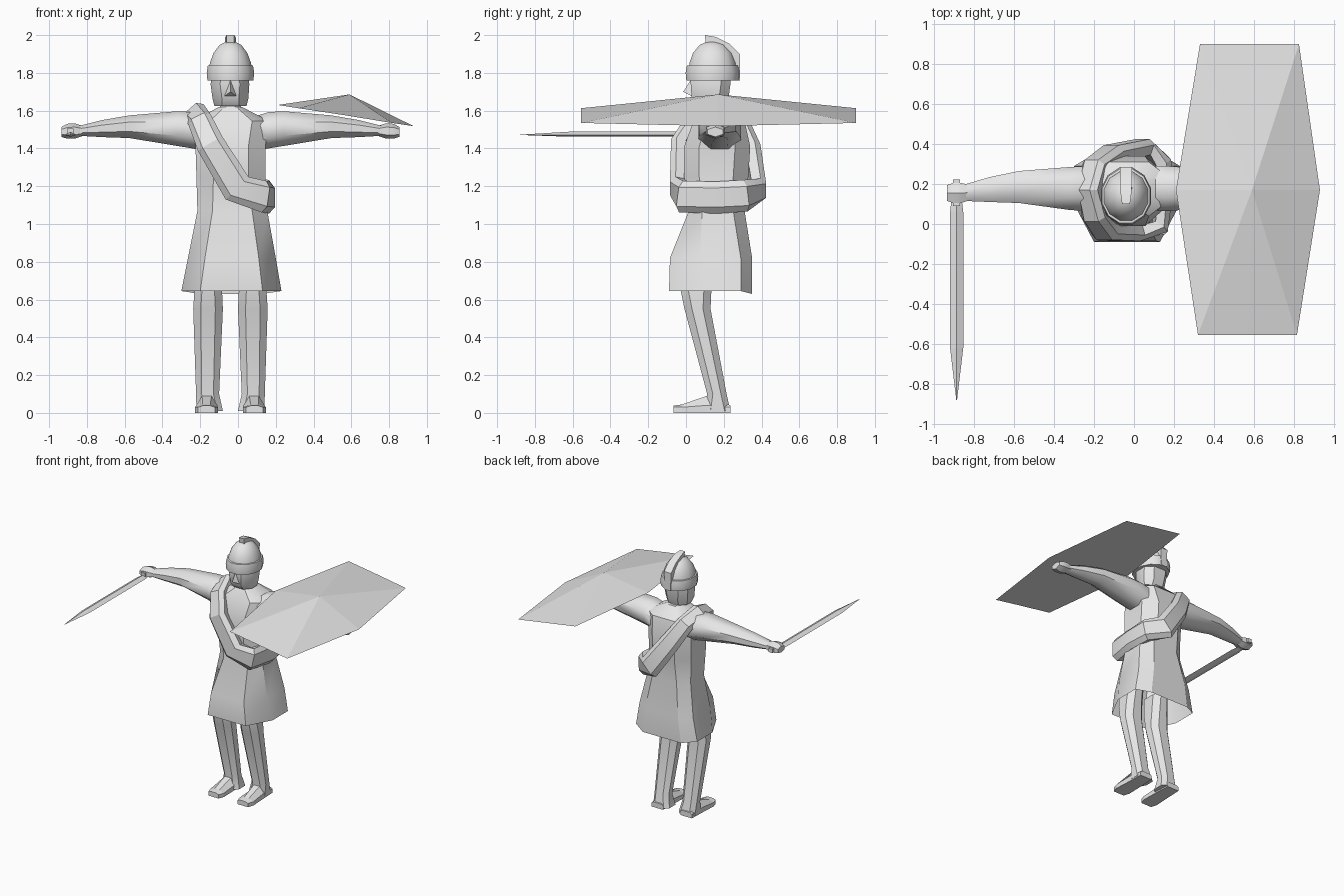
import bpy, bmesh, math
from mathutils import Vector

if "Cube" in bpy.data.objects:
    bpy.data.objects.remove(bpy.data.objects["Cube"])

MID = -0.04  # body centre line in x

mat = bpy.data.materials.new("plain_grey")
mat.diffuse_color = (0.8, 0.8, 0.8, 1)
mat.use_nodes = True
mat.node_tree.nodes["Principled BSDF"].inputs["Base Color"].default_value = mat.diffuse_color


def finish(name, bm, smooth=30, recalc=True):
    if recalc:
        bmesh.ops.recalc_face_normals(bm, faces=bm.faces)
    me = bpy.data.meshes.new(name)
    bm.to_mesh(me)
    bm.free()
    me.materials.append(mat)
    ob = bpy.data.objects.new(name, me)
    bpy.context.collection.objects.link(ob)
    if smooth:
        bpy.ops.object.select_all(action='DESELECT')
        ob.select_set(True)
        bpy.context.view_layer.objects.active = ob
        bpy.ops.object.shade_smooth_by_angle(angle=math.radians(smooth))
    return ob


def loft(name, rings, caps=(True, True), closed=False, smooth=30, flip=False):
    """Skin a list of equal-length point rings."""
    bm = bmesh.new()
    rows = []
    for r in rings:
        rows.append([bm.verts.new((2 * MID - p[0] if flip else p[0], p[1], p[2])) for p in r])
    n = len(rows[0])
    pairs = list(zip(rows, rows[1:]))
    if closed:
        pairs.append((rows[-1], rows[0]))
    for a, b in pairs:
        for i in range(n):
            j = (i + 1) % n
            bm.faces.new((a[i], a[j], b[j], b[i]))
    if not closed:
        if caps[0]:
            bm.faces.new(rows[0][::-1])
        if caps[1]:
            bm.faces.new(rows[-1])
    return finish(name, bm, smooth)


def oct_ring(x0, x1, y0, y1, z, cx, cf, cb):
    """Rectangle with chamfered corners: cx along x, cf / cb along y at front / back."""
    return [(x0 + cx, y0, z), (x1 - cx, y0, z), (x1, y0 + cf, z), (x1, y1 - cb, z),
            (x1 - cx, y1, z), (x0 + cx, y1, z), (x0, y1 - cb, z), (x0, y0 + cf, z)]


def ellipse_z(cx, cy, rx, ry, z, n=12):
    return [(cx + rx * math.cos(2 * math.pi * (i + .5) / n),
             cy + ry * math.sin(2 * math.pi * (i + .5) / n), z) for i in range(n)]


def ellipse_x(x, y0, y1, z0, z1, n=8):
    k = 1 / math.cos(math.pi / n)
    return [(x, (y0 + y1) / 2 + k * (y1 - y0) / 2 * math.cos(2 * math.pi * (i + .5) / n),
             (z0 + z1) / 2 + k * (z1 - z0) / 2 * math.sin(2 * math.pi * (i + .5) / n))
            for i in range(n)]


def solid(name, verts, faces, smooth=0):
    bm = bmesh.new()
    vs = [bm.verts.new(v) for v in verts]
    for f in faces:
        bm.faces.new([vs[i] for i in f])
    return finish(name, bm, smooth)


# Tunic: flared open skirt, waist, chest and sloping shoulders
hem = oct_ring(-.30, .23, -.09, .35, .645, .10, .19, .06)
hem = [(x, y, .63 if y > .3 else z) for x, y, z in hem]
loft("tunic", [
    hem,
    oct_ring(-.265, .20, -.085, .35, .82, .09, .16, .06),
    oct_ring(-.215, .155, .015, .31, 1.07, .08, .07, .06),
    oct_ring(-.22, .145, -.01, .33, 1.25, .09, .08, .08),
    oct_ring(-.225, .145, -.01, .34, 1.41, .09, .08, .08),
    oct_ring(-.24, .165, .04, .31, 1.545, .09, .07, .07),
    oct_ring(-.10, .02, .09, .23, 1.62, .03, .03, .03)], caps=(False, True))

# Neck and head
loft("neck", [ellipse_z(MID, .15, .06, .065, z, 8) for z in (1.58, 1.68)])
loft("head", [
    oct_ring(-.125, .045, .06, .21, 1.625, .04, .05, .04),
    oct_ring(-.135, .055, .03, .225, 1.665, .05, .06, .05),
    oct_ring(-.145, .06, .025, .235, 1.74, .05, .07, .05),
    oct_ring(-.14, .055, .025, .24, 1.79, .05, .07, .05)], smooth=40)
solid("nose", [(MID, -.015, 1.70), (MID, .03, 1.77), (MID - .035, .035, 1.675),
               (MID + .035, .035, 1.675)],
      [(0, 1, 2), (0, 3, 1), (0, 2, 3), (1, 3, 2)])

# Helmet dome, brim band and crest
loft("helmet_dome", [ellipse_z(MID, .14, rx, ry, z) for rx, ry, z in
                     ((.118, .13, 1.82), (.112, .125, 1.855), (.093, .107, 1.905),
                      (.06, .07, 1.948), (.02, .025, 1.967))], caps=(False, True), smooth=40)
loft("helmet_band", [ellipse_z(MID, .14, rx, ry, z) for rx, ry, z in
                     ((.126, .143, 1.76), (.13, .147, 1.80), (.124, .14, 1.838),
                      (.112, .125, 1.84))], smooth=40)
crest = [(.10, 2.0, .105, 1.95, .02), (.16, 1.99, .16, 1.94, .028), (.23, 1.955, .20, 1.90, .03),
         (.285, 1.90, .23, 1.85, .03), (.285, 1.76, .25, 1.76, .025)]
loft("helmet_crest", [[(MID - w, yo, zo), (MID + w, yo, zo), (MID + w, yi, zi), (MID - w, yi, zi)]
                      for yo, zo, yi, zi, w in crest])

# Arms, hands, legs and feet, built on one side and mirrored
arm = [(-.14, .07, .29, 1.38, 1.56), (-.24, .065, .29, 1.40, 1.592), (-.32, .07, .285, 1.413, 1.597),
       (-.575, .105, .265, 1.455, 1.575), (-.72, .11, .235, 1.46, 1.55), (-.84, .115, .20, 1.467, 1.52)]
hand = [(-.82, .12, .195, 1.47, 1.515), (-.865, .105, .205, 1.457, 1.528),
        (-.905, .105, .205, 1.457, 1.525), (-.935, .115, .195, 1.465, 1.51)]
for side, flip in (("right", False), ("left", True)):
    loft(side + "_arm", [ellipse_x(*s) for s in arm], flip=flip, smooth=50)
    loft(side + "_hand", [ellipse_x(*s, n=6) for s in hand], flip=flip)
    loft(side + "_leg", [
        oct_ring(-.22, -.08, .10, .235, .01, .03, .03, .03),
        oct_ring(-.222, -.10, .112, .215, .10, .03, .03, .03),
        oct_ring(-.237, -.08, -.008, .13, .55, .04, .04, .04),
        oct_ring(-.23, -.085, -.03, .135, .66, .04, .04, .04),
        oct_ring(-.22, -.085, -.03, .15, .80, .04, .04, .04)], flip=flip, smooth=40)
    # foot: cross sections from heel to toe
    loft(side + "_foot", [
        [(xc - w, y, 0), (xc + w, y, 0), (xc + w, y, s), (xc + t, y, h), (xc - t, y, h), (xc - w, y, s)]
        for xc, y, w, s, h, t in ((-.165, .235, .05, .03, .04, .035), (-.165, .11, .055, .04, .09, .025),
                                  (-.167, -.02, .06, .03, .045, .02), (-.167, -.065, .045, .03, .038, .02))],
        flip=flip, smooth=0)

# Rolled cloak: diagonal loop from one shoulder to the opposite hip
path = [((-.225, .17, 1.585), .065), ((-.20, .04, 1.545), .065), ((-.145, -.04, 1.42), .075),
        ((-.005, -.045, 1.19), .085), ((.13, -.02, 1.145), .085), ((.155, .16, 1.14), .085),
        ((.145, .31, 1.15), .085), ((.04, .385, 1.18), .085), ((-.11, .355, 1.39), .075),
        ((-.20, .29, 1.54), .065)]
centre = Vector((-.02, .17, 1.35))
rings = []
for i, (c, hw) in enumerate(path):
    c = Vector(c)
    t = (Vector(path[(i + 1) % len(path)][0]) - Vector(path[i - 1][0])).normalized()
    o = c - centre
    o = (o - t * o.dot(t)).normalized()
    # keep the roll lying flat against the body at front, back and hip
    if 0 < i:
        o = Vector((c.x + .03 if 4 <= i <= 6 else 0, c.y - .16, 0))
        o = (o - t * o.dot(t)).normalized()
    w = t.cross(o).normalized()
    rings.append([c + w * hw + o * .01, c + w * hw * .6 + o * .04, c - w * hw * .6 + o * .04,
                  c - w * hw + o * .01, c - w * hw * .8 - o * .04, c + w * hw * .8 - o * .04])
loft("rolled_cloak", rings, closed=True, smooth=25)

# Sword: flat diamond blade with a tip, and a grip
blade = [(.12, .026), (.06, .033), (-.62, .033), (-.88, .002)]
loft("sword_blade", [[(-.887 - w, y, 1.472), (-.887, y, 1.472 + w * .5), (-.887 + w, y, 1.472),
                      (-.887, y, 1.472 - w * .3)] for y, w in blade], smooth=0)
loft("sword_grip", [ellipse_z(-.887, 1.49, .014, .014, 0, 6)] and
     [[(-.905, y, 1.475), (-.87, y, 1.475), (-.87, y, 1.505), (-.905, y, 1.505)] for y in (.09, .222)], smooth=0)

# Shield: six-sided board with a raised centre point and a flat underside
rim = [(.33, .90, 1.613), (.58, .90, 1.575), (.825, .90, 1.535), (.93, .17, 1.518),
       (.815, -.555, 1.535), (.57, -.555, 1.575), (.32, -.555, 1.613), (.21, .17, 1.63)]
solid("shield", rim + [(.59, .17, 1.686)],
      [(i, (i + 1) % 8, 8) for i in range(8)] + [tuple(range(8))[::-1]])
